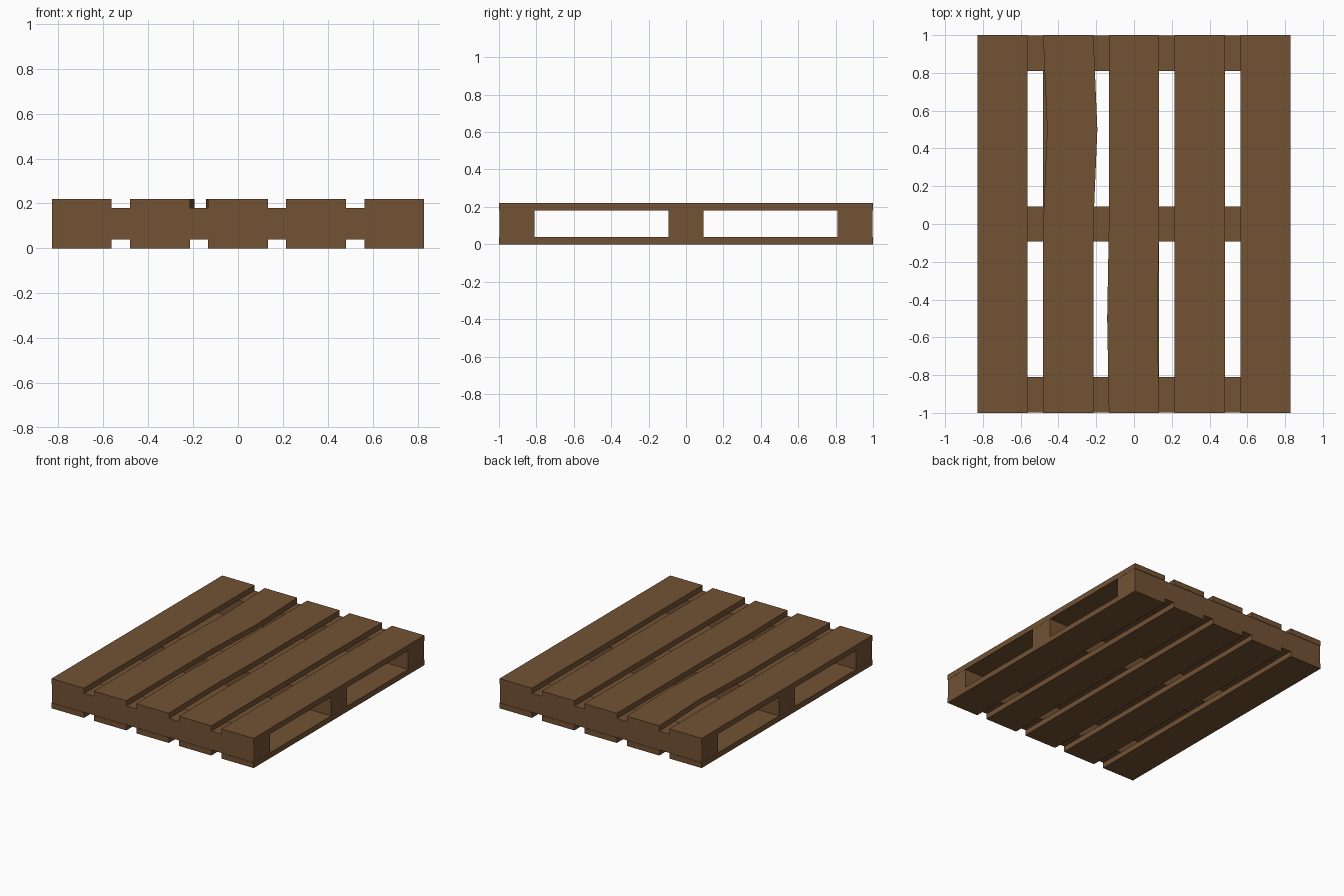
import bpy
import bmesh

if "Cube" in bpy.data.objects:
    bpy.data.objects.remove(bpy.data.objects["Cube"])

wood = bpy.data.materials.new("brown wood")
wood.diffuse_color = (0.17, 0.084, 0.034, 1)
wood.use_nodes = True
wood.node_tree.nodes["Principled BSDF"].inputs["Base Color"].default_value = wood.diffuse_color


def box(name, x, y, z, cuts=(), bows=None):
    """Box from min/max ranges; cuts split it along y, bows shift a cut in x."""
    bm = bmesh.new()
    bmesh.ops.create_cube(bm, size=1)
    for v in bm.verts:
        v.co = [r[0] if c < 0 else r[1] for c, r in zip(v.co, (x, y, z))]
    for c in cuts:
        geom = bm.verts[:] + bm.edges[:] + bm.faces[:]
        bmesh.ops.bisect_plane(bm, geom=geom, plane_co=(0, c, 0), plane_no=(0, 1, 0))
    for c, dx in (bows or {}).items():
        for v in bm.verts:
            if abs(v.co.y - c) < 1e-4:
                v.co.x += dx
    mesh = bpy.data.meshes.new(name)
    bm.to_mesh(mesh)
    bm.free()
    mesh.materials.append(wood)
    obj = bpy.data.objects.new(name, mesh)
    bpy.context.collection.objects.link(obj)
    return obj


# Long boards, top and bottom; two of the top ones are slightly warped
HALF = 0.133
warps = {1: {0.5: 0.021}, 2: {-0.5: -0.009}}
for i in range(5):
    cx = (i - 2) * 0.348
    span = (cx - HALF, cx + HALF)
    box(f"bottom_board_{i + 1}", span, (-1, 1), (0, 0.04))
    bows = warps.get(i)
    box(f"top_board_{i + 1}", span, (-1, 1), (0.18, 0.22),
        cuts=(-0.5, 0, 0.5) if bows else (), bows=bows)

# Cross beams between the boards
for name, y in (("front", (-0.997, -0.81)), ("middle", (-0.093, 0.093)), ("back", (0.81, 0.997))):
    box(f"{name}_cross_beam", (-0.828, 0.828), y, (0.04, 0.18))
